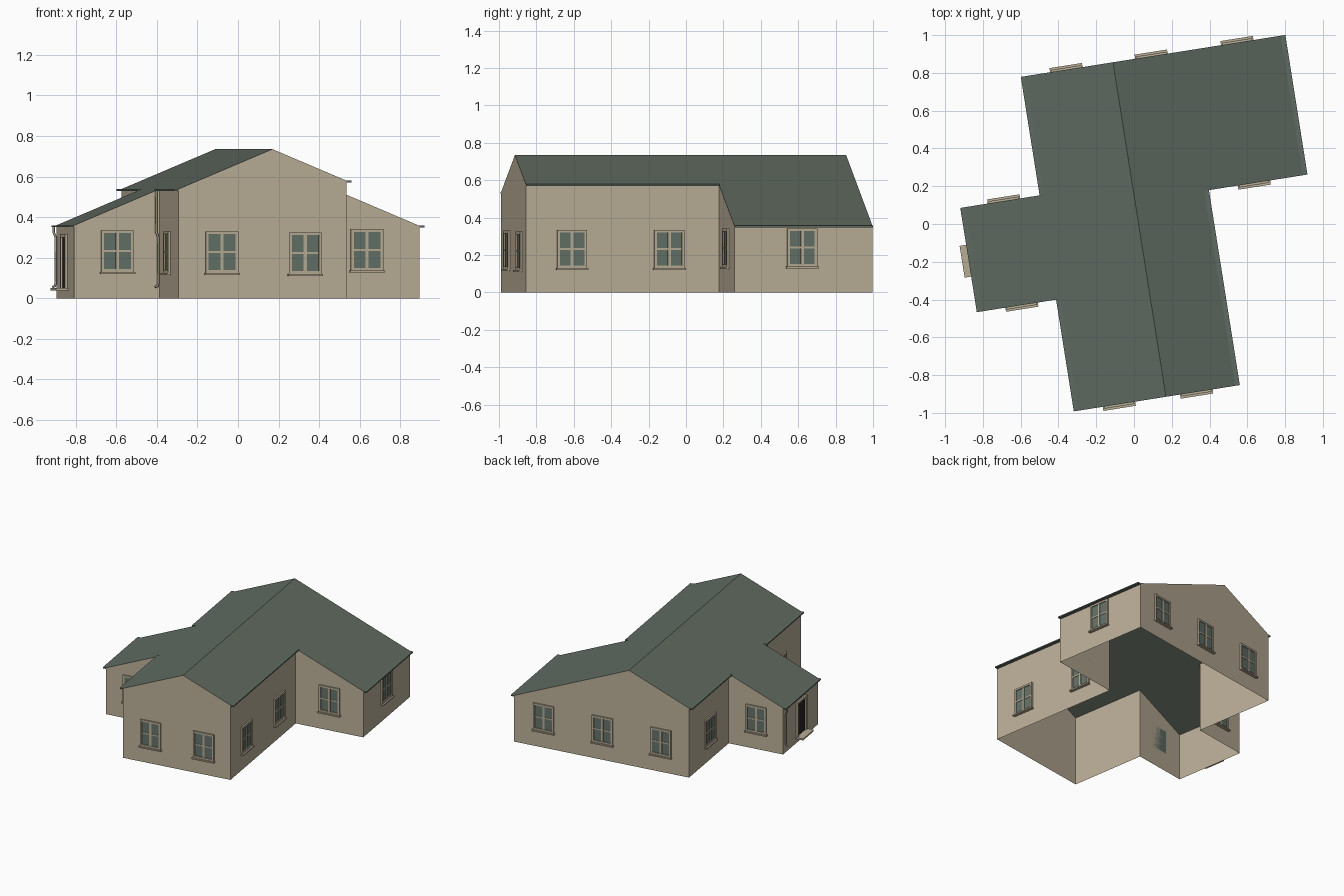
import bpy, bmesh, math
from mathutils import Matrix, Vector

if "Cube" in bpy.data.objects:
    bpy.data.objects.remove(bpy.data.objects["Cube"], do_unlink=True)

TURN = Matrix.Rotation(math.radians(9), 4, 'Z')   # the house stands askew


def material(name, rgb):
    m = bpy.data.materials.new(name)
    m.use_nodes = True
    m.diffuse_color = (*rgb, 1)
    m.node_tree.nodes["Principled BSDF"].inputs["Base Color"].default_value = (*rgb, 1)
    return m


WALL = material("beige render", (0.50, 0.43, 0.315))
ROOF = material("grey green roof", (0.118, 0.148, 0.12))
TRIM = material("pale trim", (0.47, 0.41, 0.30))
GLASS = material("green glass", (0.125, 0.165, 0.14))
DARK = material("dark door", (0.02, 0.02, 0.018))


def finish(name, bm, mats, matrix=Matrix()):
    mesh = bpy.data.meshes.new(name)
    bm.to_mesh(mesh)
    bm.free()
    for m in mats:
        mesh.materials.append(m)
    ob = bpy.data.objects.new(name, mesh)
    ob.matrix_world = TURN @ matrix
    bpy.context.collection.objects.link(ob)
    return ob


def box(bm, x0, x1, y0, y1, z0, z1, mat=0):
    """Axis-aligned box given by its limits."""
    m = Matrix.Translation(((x0 + x1) / 2, (y0 + y1) / 2, (z0 + z1) / 2))
    m = m @ Matrix.Diagonal((x1 - x0, y1 - y0, z1 - z0, 1))
    for v in bmesh.ops.create_cube(bm, size=1, matrix=m)["verts"]:
        for f in v.link_faces:
            f.material_index = mat


# Plan of the house
RIDGE, PEAK, PITCH = 0.024, 0.735, 0.42
LEFT, RIGHT = -0.445, 0.395            # main block side walls
WING_L, WING_R = -0.87, 0.923          # wing end walls
FRONT, BACK = -0.93, 0.863
L0, L1, R0 = -0.331, 0.228, 0.115      # where the wings begin and end
OVERHANG = 0.025


def roof_z(x):
    return PEAK - PITCH * abs(x - RIDGE)


# Walls: open-bottomed shell following the footprint
plan = [(RIDGE, FRONT), (RIGHT, FRONT), (RIGHT, R0), (WING_R, R0),
        (WING_R, BACK), (RIDGE, BACK), (LEFT, BACK), (LEFT, L1),
        (WING_L, L1), (WING_L, L0), (LEFT, L0), (LEFT, FRONT)]
bm = bmesh.new()
low = [bm.verts.new((x, y, 0)) for x, y in plan]
top = [bm.verts.new((x, y, roof_z(x))) for x, y in plan]
for i in range(len(plan)):
    j = (i + 1) % len(plan)
    bm.faces.new((low[i], low[j], top[j], top[i]))
finish("walls", bm, [WALL])

# Roof: two long slopes that run on down over the wings
bm = bmesh.new()
for x0, x1, y0, y1 in [(LEFT, RIDGE, FRONT, BACK), (RIDGE, RIGHT, FRONT, BACK),
                       (WING_L, LEFT, L0, L1), (RIGHT, WING_R, R0, BACK)]:
    bm.faces.new([bm.verts.new((x, y, roof_z(x)))
                  for x, y in ((x0, y0), (x1, y0), (x1, y1), (x0, y1))])
finish("roof_slopes", bm, [ROOF])

# Eaves: flat lips along the low edges
bm = bmesh.new()
for x, y0, y1 in [(LEFT, FRONT, L0), (LEFT, L1, BACK), (WING_L, L0, L1),
                  (RIGHT, FRONT, R0), (WING_R, R0, BACK)]:
    edge = x + math.copysign(OVERHANG, x)
    z = roof_z(x)
    box(bm, min(x, edge), max(x, edge), y0, y1, z - 0.009, z)
finish("eaves", bm, [ROOF])


def facing(x, y, z, quarter):
    """Place a wall fitting; quarter turns: 0 front, 1 left, 2 back, 3 right."""
    return Matrix.Translation((x, y, z)) @ Matrix.Rotation(quarter * math.pi / 2, 4, 'Z')


def window(name, x, y, z, quarter):
    bm = bmesh.new()
    w, h, t, out = 0.081, 0.205, 0.014, -0.011
    box(bm, -w + t, w - t, -0.004, 0, t, h - t, 1)           # glass
    for s in (-1, 1):
        a, b = sorted((s * w, s * (w - t)))
        box(bm, a, b, out, 0, 0, h)                          # jambs
    box(bm, -w + t, w - t, out, 0, 0, t)                     # bottom rail
    box(bm, -w + t, w - t, out, 0, h - t, h)                 # head
    box(bm, -0.008, 0.008, out + 0.002, 0, t, h - t)         # mullion
    box(bm, -w + t, w - t, out + 0.004, 0, h / 2 - 0.005, h / 2 + 0.005)
    box(bm, -w - 0.006, w + 0.006, -0.022, 0, -0.01, 0)      # sill
    finish(name, bm, [TRIM, GLASS], facing(x, y, z, quarter))


window("front_window_right", -0.228, FRONT, 0.125, 0)
window("front_window_left", 0.187, FRONT, 0.12, 0)
window("right_wing_front_window", -0.655, L0, 0.13, 0)
window("left_wing_front_window", 0.661, R0, 0.136, 0)
window("right_wing_back_window", -0.661, L1, 0.13, 2)
window("left_wing_end_window", WING_R, 0.482, 0.138, 1)
window("right_side_front_window", LEFT, -0.60, 0.125, 3)
window("right_side_back_window", LEFT, 0.53, 0.13, 3)
for i, y in enumerate((-0.68, -0.154)):
    window(f"left_side_window_{i + 1}", RIGHT, y, 0.13, 1)
for i, x in enumerate((-0.226, 0.23, 0.69)):
    window(f"back_window_{i + 1}", x, BACK, 0.13, 2)

# Door with its frame and floating step, on the end of the right wing
bm = bmesh.new()
box(bm, -0.06, 0.06, -0.005, 0, 0.05, 0.30, 1)
for s in (-1, 1):
    a, b = sorted((s * 0.06, s * 0.076))
    box(bm, a, b, -0.014, 0, 0.05, 0.316)
box(bm, -0.06, 0.06, -0.014, 0, 0.30, 0.316)
box(bm, -0.085, 0.085, -0.06, 0, 0.038, 0.05)
finish("door_and_step", bm, [TRIM, DARK], facing(WING_L, -0.055, 0, 3))


# Downpipes: bent from the eave back to the wall, with a kicked-out foot
def downpipe(name, x, y):
    curve = bpy.data.curves.new(name, 'CURVE')
    curve.dimensions = '3D'
    curve.bevel_depth = 0.006
    curve.bevel_resolution = 1
    curve.use_fill_caps = True
    path = [(-0.018, roof_z(x) - 0.005), (-0.018, 0.325), (-0.008, 0.30),
            (-0.008, 0.075), (-0.012, 0.06), (-0.024, 0.055)]
    line = curve.splines.new('POLY')
    line.points.add(len(path) - 1)
    for p, (dx, z) in zip(line.points, path):
        p.co = (x + dx, y, z, 1)
    curve.materials.append(TRIM)
    ob = bpy.data.objects.new(name, curve)
    ob.matrix_world = TURN
    bpy.context.collection.objects.link(ob)


downpipe("wing_downpipe", WING_L, L1 - 0.03)
downpipe("main_downpipe", LEFT, L0 - 0.02)
